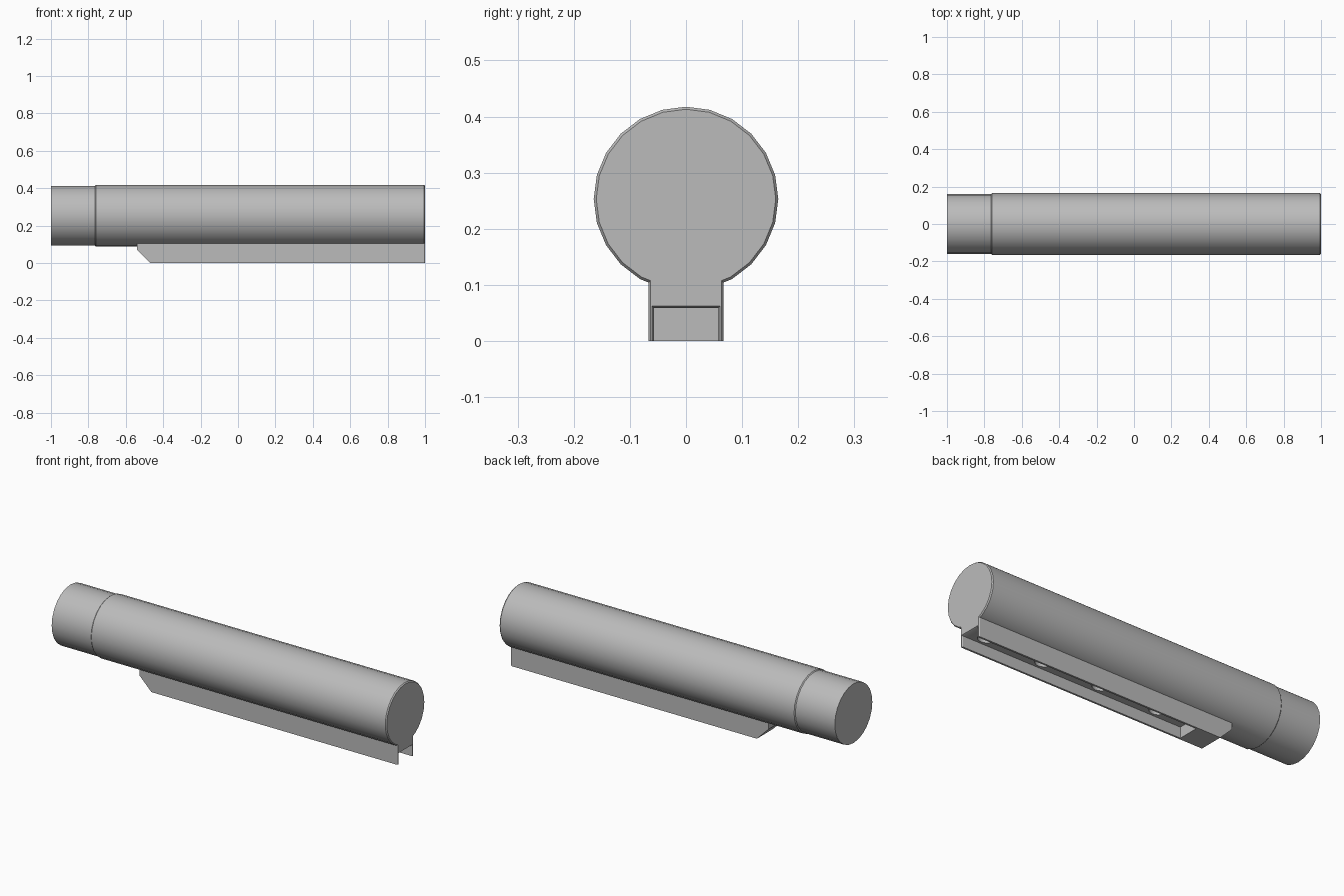
import bpy, bmesh, math

if "Cube" in bpy.data.objects:
    bpy.data.objects.remove(bpy.data.objects["Cube"])

metal = bpy.data.materials.new("light_grey_metal")
metal.diffuse_color = (0.5, 0.5, 0.5, 1)
metal.use_nodes = True
metal.node_tree.nodes["Principled BSDF"].inputs["Base Color"].default_value = metal.diffuse_color


def loft(name, sections):
    """Skin a list of closed rings (same point count) and cap both ends."""
    bm = bmesh.new()
    rings = [[bm.verts.new(p) for p in ring] for ring in sections]
    n = len(rings[0])
    for a, b in zip(rings, rings[1:]):
        for i in range(n):
            j = (i + 1) % n
            bm.faces.new((a[i], a[j], b[j], b[i]))
    bm.faces.new(rings[0])
    bm.faces.new(rings[-1])
    bmesh.ops.recalc_face_normals(bm, faces=bm.faces)
    me = bpy.data.meshes.new(name)
    bm.to_mesh(me)
    bm.free()
    me.materials.append(metal)
    ob = bpy.data.objects.new(name, me)
    bpy.context.collection.objects.link(ob)
    return ob


def circle_x(x, r, zc=0.253, n=24):
    return [(x, r * math.sin(2 * math.pi * i / n), zc + r * math.cos(2 * math.pi * i / n))
            for i in range(n)]


def circle_z(cx, z, r, n=20):
    return [(cx + r * math.cos(2 * math.pi * i / n), r * math.sin(2 * math.pi * i / n), z)
            for i in range(n)]


def rect_x(x, w, z0, z1):
    return [(x, -w, z0), (x, w, z0), (x, w, z1), (x, -w, z1)]


def boolean(target, other, op):
    mod = target.modifiers.new(op, 'BOOLEAN')
    mod.object, mod.operation, mod.solver = other, op, 'EXACT'
    bpy.context.view_layer.objects.active = target
    bpy.ops.object.modifier_apply(modifier=mod.name)
    bpy.data.objects.remove(other, do_unlink=True)


# Round tube: slightly thinner front section, small chamfer at the rear end
tube = loft("tube", [circle_x(x, r) for x, r in
            ((-1, 0.160), (-0.765, 0.160), (-0.76, 0.1645), (0.994, 0.1645), (1, 0.160))])

# Guide rail under the tube with a sloped front
rail = loft("rail", [rect_x(x, w, z, 0.13) for x, w, z in
            ((-0.54, 0.067, 0.07), (-0.47, 0.067, 0), (0.994, 0.067, 0), (1, 0.063, 0))])
boolean(tube, rail, 'UNION')

# Channel along the rail underside, flared at the open rear end
channel = loft("channel_cutter", [rect_x(x, w, -0.05, z) for x, w, z in
               ((-0.33, 0.057, 0.059), (0.994, 0.057, 0.059), (1.0, 0.061, 0.062),
                (1.05, 0.061, 0.062))])
boolean(tube, channel, 'DIFFERENCE')

# Round position holes in the channel ceiling
for k in range(4):
    cx = 0.895 - 0.348 * k
    hole = loft("hole_cutter", [circle_z(cx, 0.03, 0.045), circle_z(cx, 0.10, 0.045)])
    boolean(tube, hole, 'DIFFERENCE')

tube.name = "tube_with_rail"
tube.select_set(True)
bpy.context.view_layer.objects.active = tube
bpy.ops.object.shade_smooth_by_angle(angle=math.radians(30))
